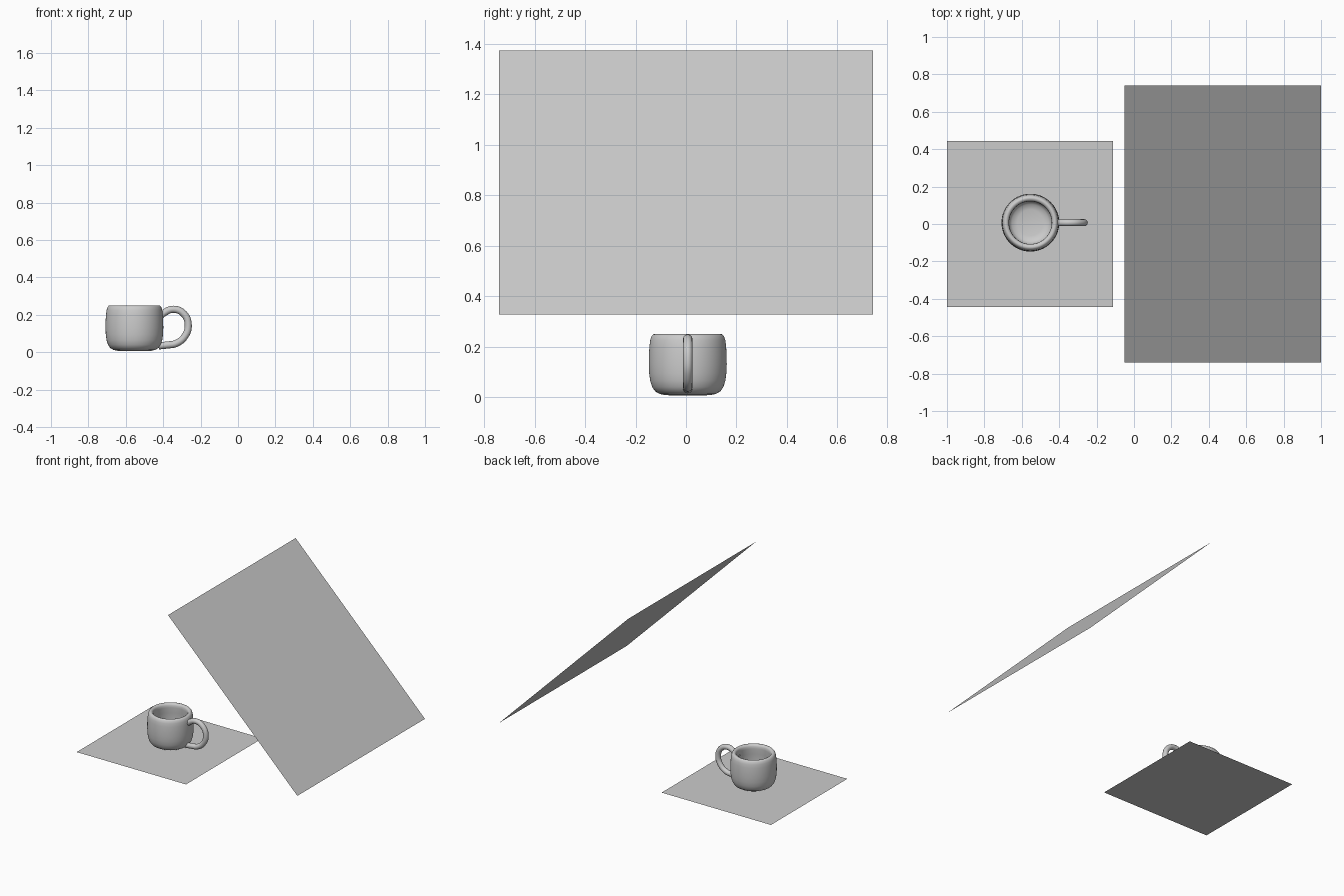
import bpy, bmesh, math
from mathutils import Vector

if "Cube" in bpy.data.objects:
    bpy.data.objects.remove(bpy.data.objects["Cube"])

CX, CY = -0.554, 0.007


def make_object(name, bm, smooth=False):
    mesh = bpy.data.meshes.new(name)
    bm.to_mesh(mesh)
    bm.free()
    for p in mesh.polygons:
        p.use_smooth = smooth
    ob = bpy.data.objects.new(name, mesh)
    bpy.context.collection.objects.link(ob)
    return ob


def quad(name, corners):
    bm = bmesh.new()
    bm.faces.new([bm.verts.new(c) for c in corners])
    return make_object(name, bm)


def lathe(name, profile, centre, sides=64):
    bm = bmesh.new()
    rings = []
    for r, z in profile:
        if r == 0:
            rings.append([bm.verts.new((centre[0], centre[1], z))] * sides)
        else:
            rings.append([bm.verts.new((centre[0] + r * math.cos(2 * math.pi * i / sides),
                                        centre[1] + r * math.sin(2 * math.pi * i / sides), z))
                          for i in range(sides)])
    for a, b in zip(rings, rings[1:]):
        for i in range(sides):
            j = (i + 1) % sides
            loop = list(dict.fromkeys([a[i], a[j], b[j], b[i]]))
            bm.faces.new(loop)
    bmesh.ops.recalc_face_normals(bm, faces=bm.faces)
    return make_object(name, bm, True)


# flat table mat and tilted overhead panel
quad("ground_sheet", [(-1, -0.443, 0), (-0.112, -0.443, 0), (-0.112, 0.443, 0), (-1, 0.443, 0)])
quad("tilted_panel", [(-0.05, -0.74, 1.373), (-0.05, 0.74, 1.373), (1, 0.74, 0.327), (1, -0.74, 0.327)])

# mug body: outside from the base up, over the rim, down the inside
lathe("mug_body", [
    (0, 0.007), (0.06, 0.007), (0.09, 0.008), (0.112, 0.013), (0.129, 0.023), (0.141, 0.040),
    (0.149, 0.065), (0.153, 0.095), (0.1545, 0.13), (0.154, 0.165), (0.152, 0.20), (0.149, 0.225),
    (0.144, 0.241), (0.137, 0.249), (0.129, 0.250), (0.120, 0.246), (0.115, 0.236), (0.114, 0.22),
    (0.118, 0.18), (0.120, 0.13), (0.118, 0.09), (0.112, 0.064), (0.098, 0.048), (0.07, 0.041),
    (0, 0.039)], (CX, CY))

# mug handle: round tube along a smooth loop
path = [(-0.430, 0.180), (-0.398, 0.209), (-0.345, 0.230), (-0.290, 0.206), (-0.266, 0.145),
        (-0.285, 0.085), (-0.332, 0.047), (-0.380, 0.039), (-0.425, 0.034)]
curve = bpy.data.curves.new("handle_path", 'CURVE')
curve.dimensions = '3D'
curve.bevel_depth = 0.019
curve.bevel_resolution = 4
curve.resolution_u = 6
curve.use_fill_caps = True
spline = curve.splines.new('BEZIER')
spline.bezier_points.add(len(path) - 1)
for bp, (x, z) in zip(spline.bezier_points, path):
    bp.co = Vector((x, CY, z))
    bp.handle_left_type = bp.handle_right_type = 'AUTO'
handle = bpy.data.objects.new("mug_handle", curve)
bpy.context.collection.objects.link(handle)
